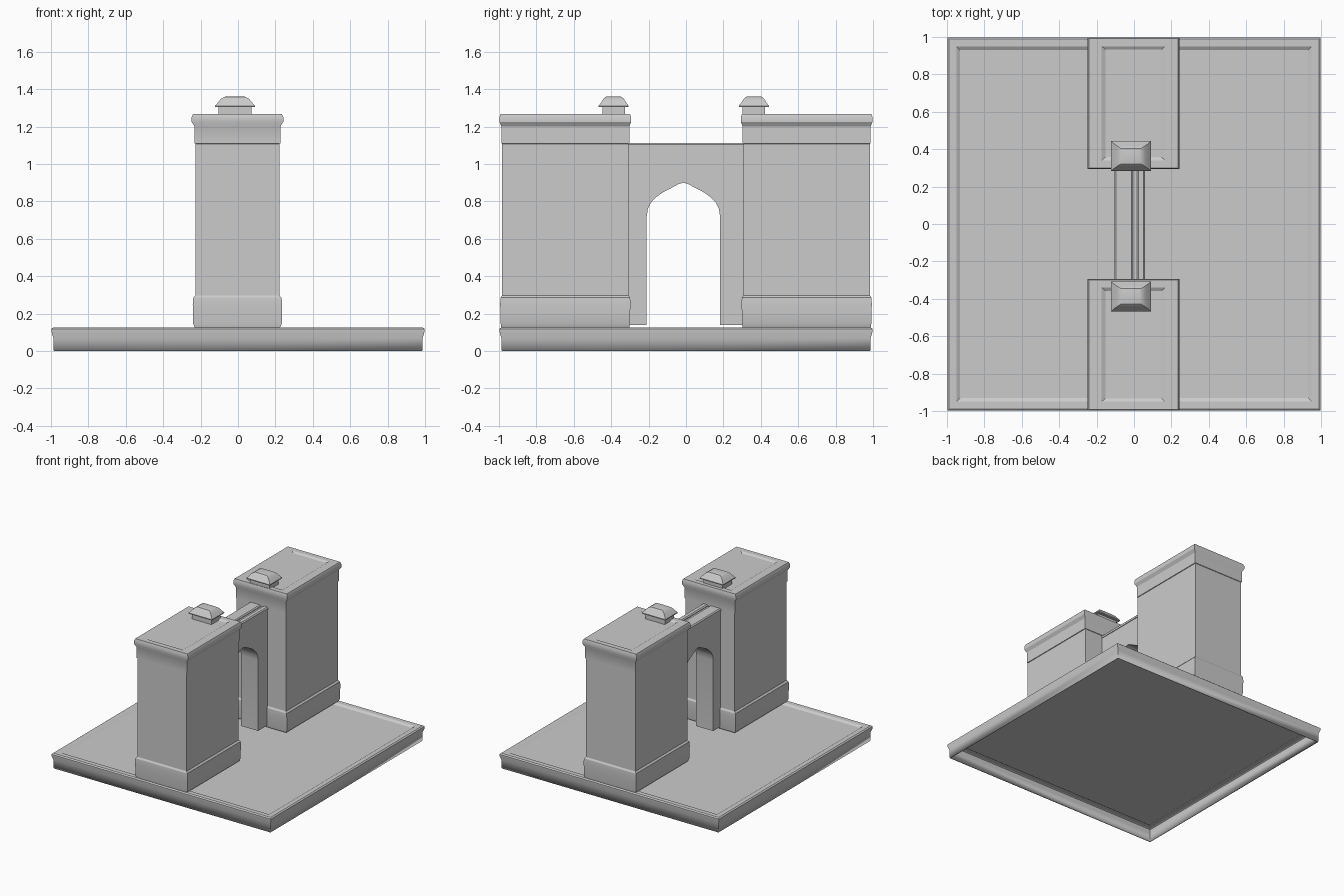
import bpy, bmesh, math

if "Cube" in bpy.data.objects:
    bpy.data.objects.remove(bpy.data.objects["Cube"])


def finish(name, bm, bevel=0.0):
    bmesh.ops.recalc_face_normals(bm, faces=bm.faces)
    mesh = bpy.data.meshes.new(name)
    bm.to_mesh(mesh)
    bm.free()
    ob = bpy.data.objects.new(name, mesh)
    bpy.context.collection.objects.link(ob)
    if bevel:
        mod = ob.modifiers.new("soft_edges", 'BEVEL')
        mod.width = bevel
        mod.segments = 2
        mod.limit_method = 'ANGLE'
    bpy.ops.object.select_all(action='DESELECT')
    ob.select_set(True)
    bpy.context.view_layer.objects.active = ob
    bpy.ops.object.shade_smooth_by_angle(angle=math.radians(25))
    return ob


def stacked(name, cx, cy, rings, close_bottom=True, bevel=0.0):
    """Rectangular rings (half x, half y, z) joined from bottom to top."""
    bm = bmesh.new()
    loops = [[bm.verts.new((cx + sx * hx, cy + sy * hy, z))
              for sx, sy in ((-1, -1), (1, -1), (1, 1), (-1, 1))]
             for hx, hy, z in rings]
    for a, b in zip(loops, loops[1:]):
        for i in range(4):
            j = (i + 1) % 4
            bm.faces.new((a[i], a[j], b[j], b[i]))
    bm.faces.new(loops[-1])
    if close_bottom:
        bm.faces.new(loops[0][::-1])
    return finish(name, bm, bevel)


# Base slab: hollow underneath, raised rim around a sunken floor
base_profile = [(0.985, 0), (0.987, 0.07), (0.998, 0.105), (0.998, 0.118),
                (0.988, 0.126), (0.95, 0.126), (0.93, 0.114)]
base = stacked("base", 0, 0, [(r, r, z) for r, z in base_profile], False)
shell = base.modifiers.new("shell", 'SOLIDIFY')
shell.thickness = 0.008
shell.offset = -1

# Tower outline: plinth, shaft, band, cornice and sunken roof
tower_rings = [
    (0.228, 0.342, 0.125), (0.237, 0.346, 0.147), (0.237, 0.346, 0.21),
    (0.239, 0.349, 0.25), (0.236, 0.346, 0.285), (0.224, 0.338, 0.298),
    (0.224, 0.338, 1.108), (0.229, 0.342, 1.11), (0.229, 0.342, 1.20),
    (0.245, 0.352, 1.225), (0.245, 0.352, 1.25), (0.237, 0.346, 1.268),
    (0.17, 0.305, 1.268), (0.15, 0.288, 1.258)]

# Lantern outline: neck, flared eave and rounded roof
lantern_rings = [
    (0.088, 0.06, 1.25), (0.088, 0.06, 1.304), (0.106, 0.08, 1.304),
    (0.106, 0.08, 1.311), (0.092, 0.067, 1.328), (0.075, 0.055, 1.348),
    (0.055, 0.042, 1.359), (0.045, 0.034, 1.361)]

for side, s in (("front", -1), ("back", 1)):
    stacked(side + "_tower", -0.003, s * 0.645, tower_rings)
    stacked(side + "_lantern", -0.016, s * 0.375 - 0.012, lantern_rings)

# Wall between the towers with a pointed arch opening
mid = -0.014
half_arch = [(0.196, 0.14), (0.196, 0.72), (0.190, 0.76), (0.172, 0.795),
             (0.145, 0.823), (0.11, 0.848), (0.06, 0.874), (0.025, 0.893)]
opening = ([(mid - y, z) for y, z in half_arch] + [(mid, 0.90)]
           + [(mid + y, z) for y, z in reversed(half_arch)])
outline = [(-0.31, 0.14)] + opening + [(0.31, 0.14), (0.31, 1.098), (-0.31, 1.098)]
bm = bmesh.new()
face = bm.faces.new([bm.verts.new((-0.1, y, z)) for y, z in outline])
ext = bmesh.ops.extrude_face_region(bm, geom=[face])
bmesh.ops.translate(bm, vec=(0.155, 0, 0),
                    verts=[v for v in ext["geom"] if isinstance(v, bmesh.types.BMVert)])
finish("arch_wall", bm)

# Coping strips along the top of the wall
for name, x0, x1 in (("coping_left", -0.105, -0.005), ("coping_right", 0.015, 0.06)):
    w = (x1 - x0) / 2
    stacked(name, (x0 + x1) / 2, 0,
            [(w, 0.31, 1.088), (w, 0.31, 1.104), (w - 0.008, 0.31, 1.112)])
